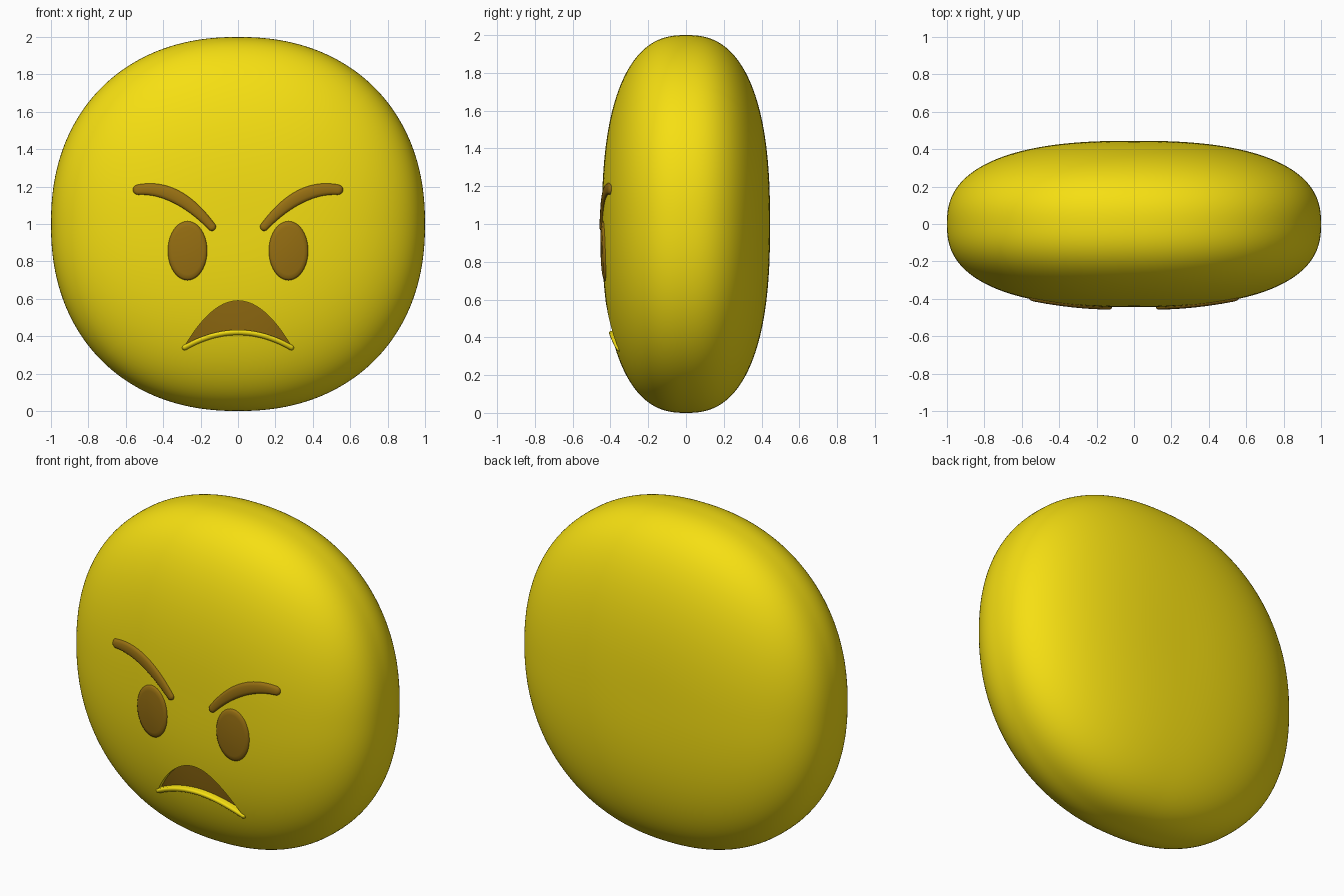
import bpy, bmesh
from math import sin, cos, pi, tan, atan2

if "Cube" in bpy.data.objects:
    bpy.data.objects.remove(bpy.data.objects["Cube"])

DEPTH, N_FRONT, N_SIDE = 0.445, 2.2, 2.5


def material(name, rgb):
    m = bpy.data.materials.new(name)
    m.diffuse_color = (*rgb, 1)
    m.use_nodes = True
    m.node_tree.nodes["Principled BSDF"].inputs["Base Color"].default_value = m.diffuse_color
    return m


YELLOW = material("yellow", (0.92, 0.74, 0.006))
BROWN = material("brown", (0.31, 0.16, 0.006))


def radius(x, z):
    return (abs(x) ** N_FRONT + abs(z) ** N_FRONT) ** (1 / N_FRONT)


def front_y(x, z):
    """y of the head's front surface at (x, z)."""
    return -DEPTH * max(0, 1 - radius(x, z - 1) ** N_SIDE) ** (1 / N_SIDE)


def finish(name, bm, mat):
    bmesh.ops.recalc_face_normals(bm, faces=bm.faces)
    me = bpy.data.meshes.new(name)
    bm.to_mesh(me)
    bm.free()
    ob = bpy.data.objects.new(name, me)
    bpy.context.collection.objects.link(ob)
    me.materials.append(mat)
    return ob


def smooth(ob, angle=40):
    bpy.ops.object.select_all(action='DESELECT')
    ob.select_set(True)
    bpy.context.view_layer.objects.active = ob
    bpy.ops.object.shade_smooth_by_angle(angle=angle * pi / 180)


def pad(name, pairs, levels, mat, side=1):
    """Closed pad that follows the head: (edge, spine) pairs, (spread, height) levels."""
    bm = bmesh.new()
    rings = []
    for t, h in levels:
        ring = []
        for (ex, ez), (sx, sz) in pairs:
            x, z = sx + t * (ex - sx), sz + t * (ez - sz)
            ring.append(bm.verts.new((side * x, front_y(x, z) - h, z)))
        rings.append(ring)
    n = len(pairs)
    for a, b in zip(rings, rings[1:]):
        for i in range(n):
            j = (i + 1) % n
            bm.faces.new((a[i], a[j], b[j], b[i]))
    bmesh.ops.remove_doubles(bm, verts=bm.verts, dist=1e-5)
    return finish(name, bm, mat)


def stroke(path, width, n=28, cap=8):
    """Outline of a round-ended brush stroke, each point with its spine point."""
    pts = [path(i / n) for i in range(n + 1)]
    ang = []
    for i in range(n + 1):
        a, b = pts[max(i - 1, 0)], pts[min(i + 1, n)]
        ang.append(atan2(b[1] - a[1], b[0] - a[0]))

    def edge(i, turn):
        w, a = width(i / n), ang[i] + turn
        return ((pts[i][0] + w * cos(a), pts[i][1] + w * sin(a)), pts[i])

    out = [edge(i, pi / 2) for i in range(n + 1)]
    out += [edge(n, pi / 2 - pi * k / cap) for k in range(1, cap)]
    out += [edge(i, -pi / 2) for i in range(n, -1, -1)]
    out += [edge(0, -pi / 2 - pi * k / cap) for k in range(1, cap)]
    return out


# Head: flattened, slightly squared ball
bm = bmesh.new()
bmesh.ops.create_cube(bm, size=2)
bmesh.ops.subdivide_edges(bm, edges=bm.edges, cuts=49, use_grid_fill=True)
for v in bm.verts:
    x, y, z = (tan(c * pi / 4) for c in v.co)
    f = (radius(x, z) ** N_SIDE + abs(y) ** N_SIDE) ** (1 / N_SIDE)
    v.co = (x / f, DEPTH * y / f, z / f + 1)
head = finish("head", bm, YELLOW)

# Mouth outline: upper and lower arcs meeting at the corners
xs = [0.285 * sin(pi / 2 * (i / 16 - 1)) for i in range(33)]
top = [(x, 0.59 - 3.0 * x * x) for x in xs]
low = [(x, 0.43 - 1.1 * x * x) for x in xs]
mid = [(a[0], (a[1] + b[1]) / 2) for a, b in zip(top, low)]
mouth = list(zip(top, mid)) + list(zip(low, mid))[::-1]

# Mouth recess cut into the head
cutter = pad("mouth_cutter", mouth, [(0, -.04), (1, -.04), (1, .1), (0, .1)], YELLOW)
cutter.hide_render = True
mod = head.modifiers.new("mouth_cut", 'BOOLEAN')
mod.operation, mod.solver, mod.object = 'DIFFERENCE', 'EXACT', cutter
bpy.context.view_layer.objects.active = head
bpy.ops.object.modifier_apply(modifier=mod.name)
bpy.data.objects.remove(cutter)
smooth(head)

# Dark mouth floor
smooth(pad("mouth", mouth, [(0, -.06), (1, -.06), (1, -.03), (0, -.03)], BROWN))

# Lower lip ridge
lip = stroke(lambda t: (0.57 * t - 0.285, 0.42 - 1.0 * (0.57 * t - 0.285) ** 2),
             lambda t: 0.014)
smooth(pad("lower_lip", lip, [(0, -.05), (1, -.05), (1, 0), (.8, .007), (.45, .011), (0, .012)],
           YELLOW), 60)

# Eyes and eyebrows, mirrored
RAISED = [(0, -.04), (1, -.04), (1, .002), (.93, .009), (.8, .012), (0, .013)]
eye = [((0.27 + 0.105 * cos(2 * pi * k / 48), 0.857 + 0.158 * sin(2 * pi * k / 48)),
        (0.27, 0.857)) for k in range(48)]
A, B, C = (0.14, 0.985), (0.33, 1.21), (0.535, 1.183)
brow = stroke(lambda t: tuple((1 - t) ** 2 * a + 2 * t * (1 - t) * b + t * t * c
                              for a, b, c in zip(A, B, C)),
              lambda t: 0.022 + 0.005 * t + 0.011 * sin(pi * t))
for side, label in ((1, "right"), (-1, "left")):
    smooth(pad("eye_" + label, eye, RAISED, BROWN, side), 60)
    smooth(pad("eyebrow_" + label, brow,
               [(0, -.04), (1, -.04), (1, .002), (.85, .009), (.5, .013), (0, .014)],
               BROWN, side), 60)
